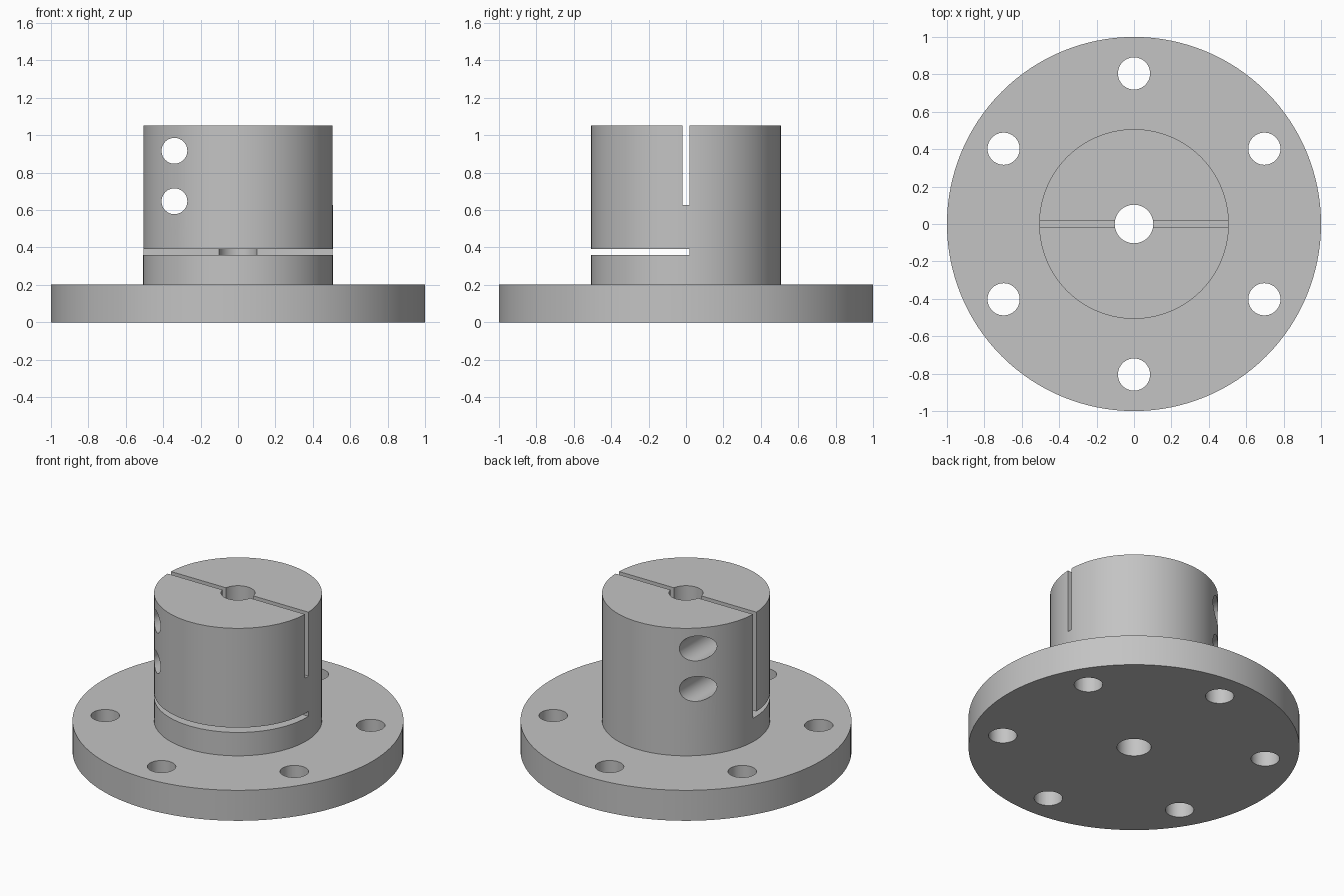
import bpy, bmesh, math
from mathutils import Matrix, Vector

if "Cube" in bpy.data.objects:
    bpy.data.objects.remove(bpy.data.objects["Cube"], do_unlink=True)

FLANGE_R, FLANGE_H = 1.0, 0.203
COLLAR_R, TOP = 0.507, 1.053
BORE_R = 0.103
SLOT = 0.018          # half width of the clamping slot
SEGMENTS = 128

grey = bpy.data.materials.new("machined_grey")
grey.use_nodes = True
colour = (0.55, 0.55, 0.55, 1)
grey.diffuse_color = colour
grey.node_tree.nodes["Principled BSDF"].inputs["Base Color"].default_value = colour


def add_object(name, bm):
    bmesh.ops.recalc_face_normals(bm, faces=bm.faces)
    mesh = bpy.data.meshes.new(name)
    bm.to_mesh(mesh)
    bm.free()
    mesh.materials.append(grey)
    obj = bpy.data.objects.new(name, mesh)
    bpy.context.collection.objects.link(obj)
    return obj


def lathe(name, profile):
    """Turn a closed (radius, height) outline around z."""
    bm = bmesh.new()
    rings = []
    for i in range(SEGMENTS):
        a = math.tau * i / SEGMENTS
        rings.append([bm.verts.new((r * math.cos(a), r * math.sin(a), z))
                      for r, z in profile])
    n = len(profile)
    for i, ring in enumerate(rings):
        after = rings[(i + 1) % SEGMENTS]
        for j in range(n):
            k = (j + 1) % n
            bm.faces.new((ring[j], after[j], after[k], ring[k]))
    return add_object(name, bm)


def cut(body, bm):
    """Subtract a shape from the body and discard the cutter."""
    cutter = add_object("cutter", bm)
    cutter.hide_render = True
    mod = body.modifiers.new("cut", "BOOLEAN")
    mod.operation, mod.solver, mod.object = "DIFFERENCE", "EXACT", cutter
    bpy.context.view_layer.objects.active = body
    bpy.ops.object.modifier_apply(modifier=mod.name)
    bpy.data.objects.remove(cutter, do_unlink=True)


def cut_hole(body, start, end, radius):
    start, end = Vector(start), Vector(end)
    axis = end - start
    turn = axis.to_track_quat("Z", "Y").to_matrix().to_4x4()
    bm = bmesh.new()
    bmesh.ops.create_cone(bm, cap_ends=True, segments=48, radius1=radius,
                          radius2=radius, depth=axis.length,
                          matrix=Matrix.Translation((start + end) / 2) @ turn)
    cut(body, bm)


def cut_box(body, low, high):
    low, high = Vector(low), Vector(high)
    bm = bmesh.new()
    bmesh.ops.create_cube(bm, size=1, matrix=Matrix.Translation((low + high) / 2)
                          @ Matrix.Diagonal((*(high - low), 1)))
    cut(body, bm)


# Flange, collar and bore as one turned body
hub = lathe("flanged_clamp_hub", [
    (BORE_R, 0), (FLANGE_R, 0), (FLANGE_R, FLANGE_H),
    (COLLAR_R, FLANGE_H), (COLLAR_R, TOP), (BORE_R, TOP)])

# Six flange bolt holes
for i in range(6):
    a = math.radians(30 + 60 * i)
    x, y = 0.805 * math.cos(a), 0.805 * math.sin(a)
    cut_hole(hub, (x, y, -0.1), (x, y, 0.3), 0.086)

# Horizontal relief slot under the front half of the collar
cut_box(hub, (-0.7, -0.7, 0.359), (0.7, SLOT, 0.391))

# Vertical slot: deep on the clamping side, shallow on the hinge side
cut_box(hub, (-0.7, -SLOT, 0.375), (0, SLOT, 1.2))
cut_box(hub, (0, -SLOT, 0.627), (0.7, SLOT, 1.2))

# Clamp screw holes: narrow in the front jaw, wider in the back one
for z in (0.647, 0.917):
    cut_hole(hub, (-0.34, -0.7, z), (-0.34, 0, z), 0.069)
    cut_hole(hub, (-0.34, 0, z), (-0.34, 0.7, z), 0.083)

# Smooth round walls, sharp rims
bpy.ops.object.select_all(action="DESELECT")
hub.select_set(True)
bpy.context.view_layer.objects.active = hub
bpy.ops.object.shade_smooth_by_angle(angle=math.radians(30))
